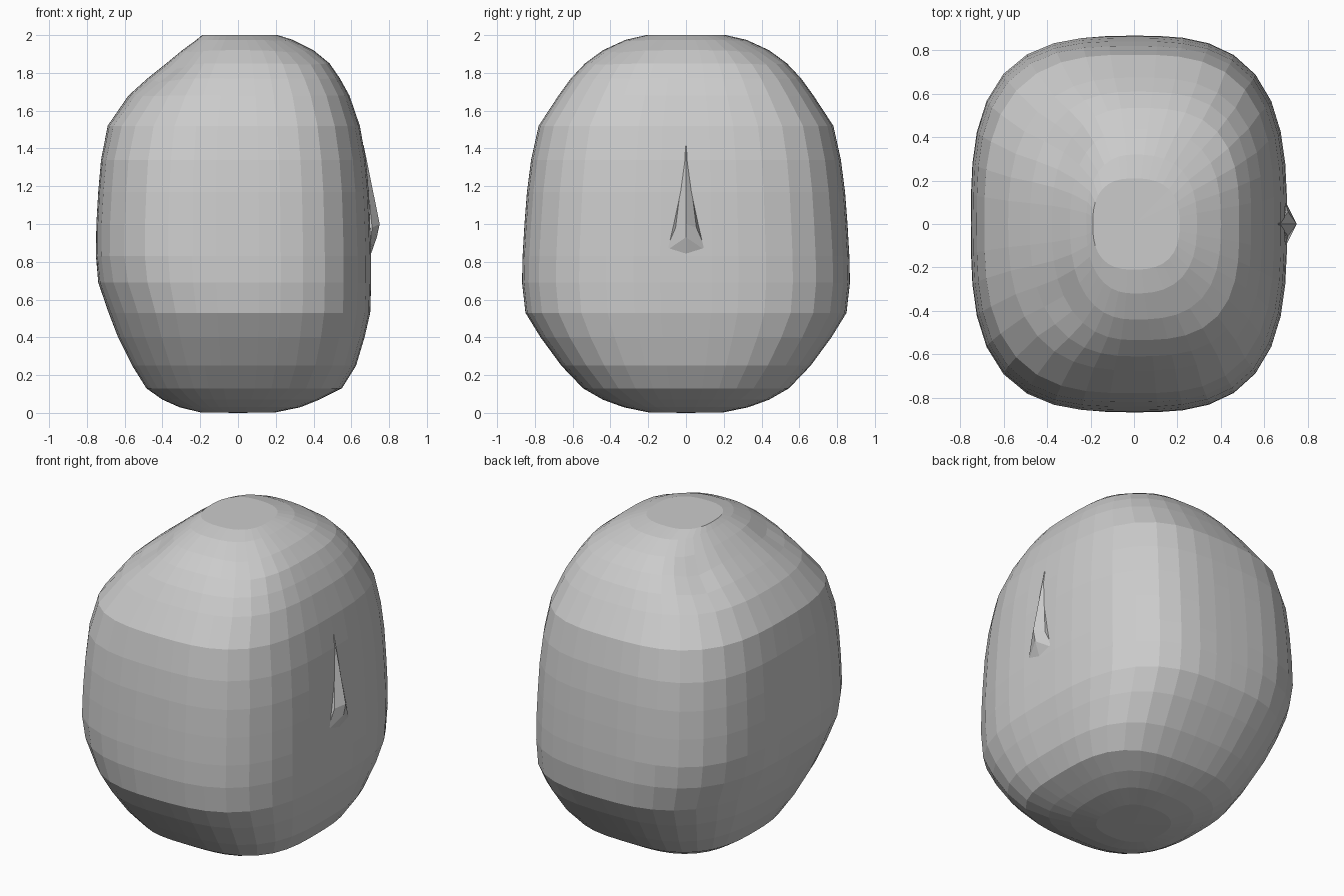
import bpy, bmesh
from math import sin, cos, pi, exp

if "Cube" in bpy.data.objects:
    bpy.data.objects.remove(bpy.data.objects["Cube"])

SEG = 40
# z, left reach, right reach, half depth, left squareness, right squareness
RINGS = [
    (0.003, .20, .20, .20, 2.4, 2.6), (0.03, .31, .33, .33, 2.5, 2.8),
    (0.07, .40, .43, .44, 2.6, 3.0), (0.13, .485, .55, .545, 2.7, 3.1),
    (0.25, .56, .625, .66, 2.7, 3.1), (0.40, .635, .67, .77, 2.7, 3.1),
    (0.53, .685, .70, .85, 2.7, 3.0), (0.69, .74, .705, .868, 2.9, 3.0),
    (0.83, .752, .705, .865, 3.1, 3.0), (1.00, .75, .70, .855, 3.1, 3.0),
    (1.17, .74, .693, .842, 3.1, 3.0), (1.34, .725, .677, .82, 3.1, 3.0),
    (1.52, .69, .645, .78, 2.9, 3.0), (1.68, .58, .59, .675, 2.6, 3.0),
    (1.77, .48, .54, .61, 2.5, 3.0), (1.85, .38, .485, .535, 2.4, 3.0),
    (1.92, .295, .40, .44, 2.4, 2.8), (1.975, .22, .29, .32, 2.4, 2.6),
    (2.0, .19, .21, .21, 2.6, 2.6)]


def dent(x, y, z):
    # shallow hollows at the corners of the crown
    if z < 1.55:
        return 0
    return sum(k * exp(-((x - px) ** 2 + (abs(y) - .36) ** 2) / .014)
               for px, k in ((-.34, .03), (.30, .012)))


def ring(bm, z, xl, xr, d, nl, nr):
    out = []
    for i in range(SEG):
        a = 2 * pi * i / SEG
        c, s = cos(a), sin(a)
        n, w = (nl, xl) if c < 0 else (nr, xr)
        r = (abs(c) ** n + abs(s) ** n) ** (-1 / n)
        x, y = r * c * w, r * s * d
        out.append(bm.verts.new((x, y, z - dent(x, y, z))))
    return out


def finish(bm, name):
    bmesh.ops.recalc_face_normals(bm, faces=bm.faces)
    me = bpy.data.meshes.new(name)
    bm.to_mesh(me)
    bm.free()
    ob = bpy.data.objects.new(name, me)
    bpy.context.collection.objects.link(ob)
    return ob


# head shell: stacked rounded-square rings
bm = bmesh.new()
loops = [ring(bm, *r) for r in RINGS]
for lo, hi in zip(loops, loops[1:]):
    for i in range(SEG):
        j = (i + 1) % SEG
        bm.faces.new((lo[i], lo[j], hi[j], hi[i]))
for loop, z in ((loops[0], 0.0), (loops[-1], 2.0)):
    tip = bm.verts.new((0, 0, z))
    for i in range(SEG):
        bm.faces.new((loop[i], loop[(i + 1) % SEG], tip))
finish(bm, "head")

# nose: thin wedge with a flared base, on the right side
bm = bmesh.new()
bridge, tip, under = [bm.verts.new(p) for p in
                      ((.665, 0, 1.42), (.75, 0, 1.0), (.70, 0, .83))]
low_tip = bm.verts.new((.735, 0, .93))
wings = []
for s in (-1, 1):
    wing = bm.verts.new((.695, s * .11, .855))
    side = bm.verts.new((.71, s * .055, .98))
    root = bm.verts.new((.64, s * .08, .9))
    bm.faces.new((bridge, tip, side))
    bm.faces.new((tip, low_tip, wing, side))
    bm.faces.new((low_tip, under, wing))
    bm.faces.new((bridge, side, wing, root))
    bm.faces.new((wing, under, root))
    wings.append(root)
bm.faces.new((bridge, wings[0], wings[1]))
bm.faces.new((under, wings[0], wings[1]))
finish(bm, "nose")
